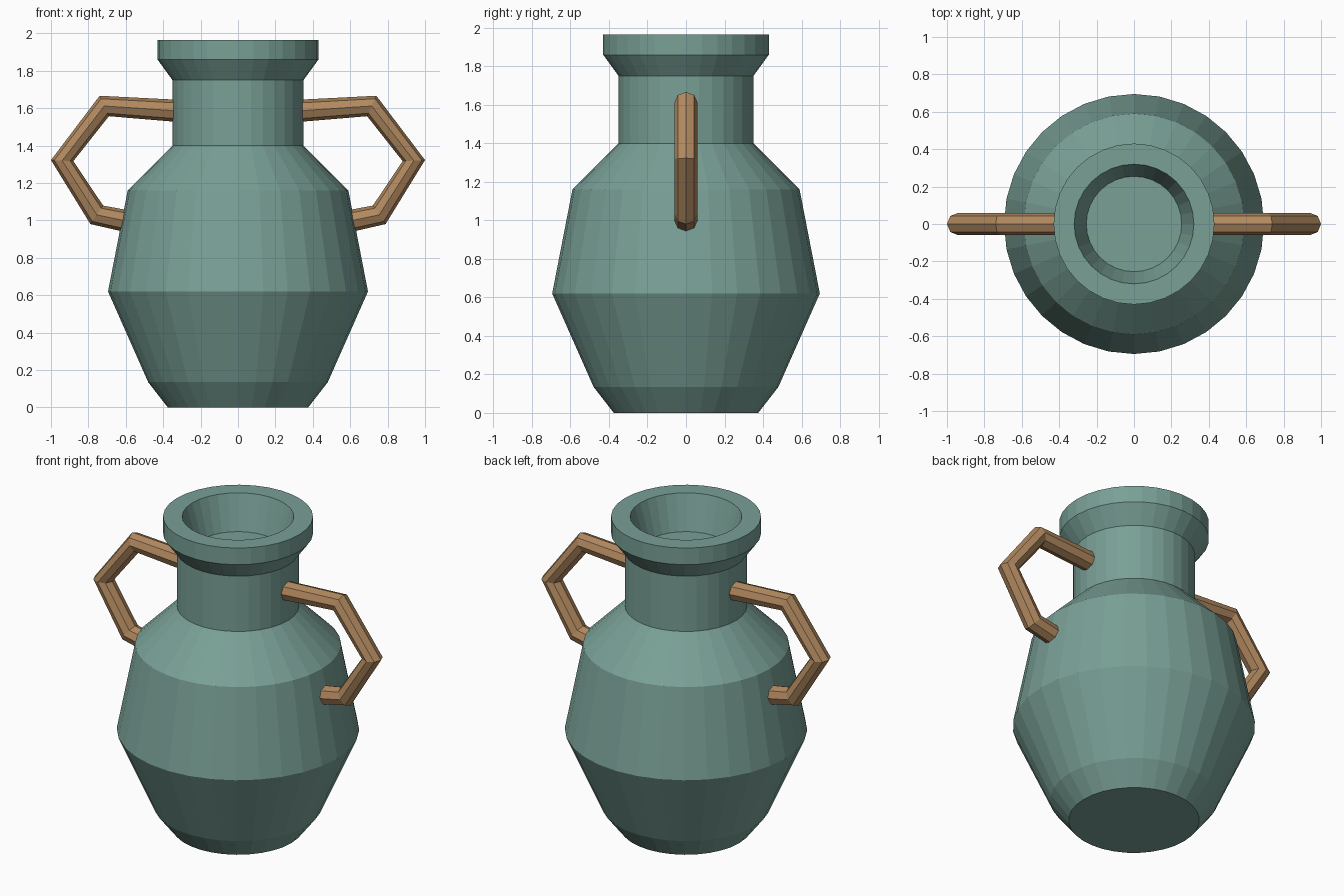
import bpy, bmesh, math
from mathutils import Vector

if "Cube" in bpy.data.objects:
    bpy.data.objects.remove(bpy.data.objects["Cube"])


def material(name, color):
    m = bpy.data.materials.new(name)
    m.diffuse_color = (*color, 1)
    m.use_nodes = True
    m.node_tree.nodes["Principled BSDF"].inputs["Base Color"].default_value = m.diffuse_color
    return m


def loft(name, rings, mat):
    """Skin a list of equal-length closed rings and cap both ends."""
    bm = bmesh.new()
    loops = [[bm.verts.new(p) for p in ring] for ring in rings]
    n = len(loops[0])
    for a, b in zip(loops, loops[1:]):
        for i in range(n):
            j = (i + 1) % n
            bm.faces.new((a[i], a[j], b[j], b[i]))
    bm.faces.new(loops[0])
    bm.faces.new(loops[-1])
    bmesh.ops.recalc_face_normals(bm, faces=bm.faces)
    me = bpy.data.meshes.new(name)
    bm.to_mesh(me)
    bm.free()
    me.materials.append(mat)
    ob = bpy.data.objects.new(name, me)
    bpy.context.collection.objects.link(ob)
    return ob


def circle(r, z, n=32):
    return [(r * math.cos(2 * math.pi * i / n), r * math.sin(2 * math.pi * i / n), z)
            for i in range(n)]


glaze = material("green_glaze", (0.19, 0.35, 0.305))
clay = material("brown_clay", (0.44, 0.25, 0.115))

# Vase: foot, belly, shoulder, neck, flared rim, then the shallow mouth inside
profile = [(0.375, 0), (0.48, 0.135), (0.695, 0.62), (0.59, 1.16), (0.35, 1.40),
           (0.35, 1.75), (0.43, 1.86), (0.43, 1.965), (0.32, 1.965), (0.255, 1.75)]
loft("vase_body", [circle(r, z) for r, z in profile], glaze)

# Handles: eight-sided bent tubes, mirrored left and right
path = [(0.28, 1.583), (0.715, 1.612), (0.94, 1.32), (0.755, 1.03), (0.54, 0.985)]
R, SIDES = 0.06, 8


def handle(name, side):
    pts = [Vector((side * x, 0, z)) for x, z in path]
    rings = []
    for i, p in enumerate(pts):
        t = Vector()
        if i > 0:
            t += (p - pts[i - 1]).normalized()
        if i < len(pts) - 1:
            t += (pts[i + 1] - p).normalized()
        t.normalize()
        y = Vector((0, 1, 0))
        nrm = t.cross(y)
        rings.append([p + R * (math.cos(a) * nrm + math.sin(a) * y)
                      for a in (2 * math.pi * k / SIDES for k in range(SIDES))])
    loft(name, rings, clay)


handle("right_handle", 1)
handle("left_handle", -1)
